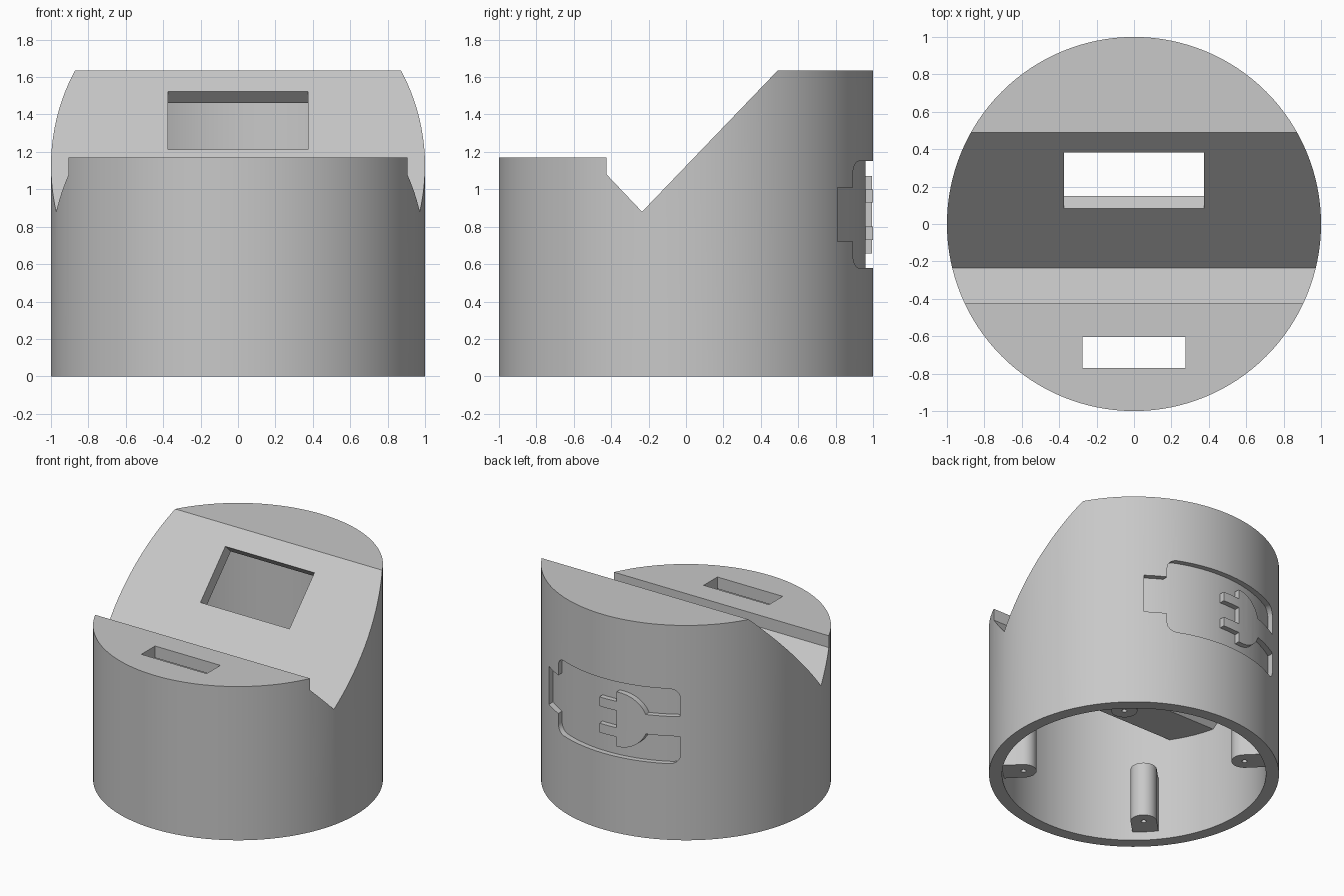
import bpy, bmesh, math
from mathutils import Vector

if "Cube" in bpy.data.objects:
    bpy.data.objects.remove(bpy.data.objects["Cube"])

grey = bpy.data.materials.new("plain grey")
grey.use_nodes = True
grey.diffuse_color = (0.58, 0.58, 0.58, 1)
grey.node_tree.nodes["Principled BSDF"].inputs["Base Color"].default_value = grey.diffuse_color


def prism(name, outline, start, sweep):
    """Extrude a flat outline; start maps each 2D point to 3D."""
    bm = bmesh.new()
    face = bm.faces.new([bm.verts.new(start(*p)) for p in outline])
    out = bmesh.ops.extrude_face_region(bm, geom=[face])
    moved = [v for v in out["geom"] if isinstance(v, bmesh.types.BMVert)]
    bmesh.ops.translate(bm, verts=moved, vec=Vector(sweep))
    bmesh.ops.recalc_face_normals(bm, faces=bm.faces)
    mesh = bpy.data.meshes.new(name)
    bm.to_mesh(mesh)
    bm.free()
    mesh.materials.append(grey)
    obj = bpy.data.objects.new(name, mesh)
    bpy.context.collection.objects.link(obj)
    return obj


def arc(cx, cy, r, a, b, n):
    angles = [math.radians(a + (b - a) * i / n) for i in range(n + 1)]
    return [(cx + r * math.cos(t), cy + r * math.sin(t)) for t in angles]


def cylinder(name, r, low, high, x=0, y=0, sides=128):
    ring = arc(x, y, r, 0, 360, sides)[:-1]
    return prism(name, ring, lambda u, v: (u, v, low), (0, 0, high - low))


def activate(obj):
    bpy.ops.object.select_all(action="DESELECT")
    obj.select_set(True)
    bpy.context.view_layer.objects.active = obj


def combine(obj, tool, operation="DIFFERENCE"):
    mod = obj.modifiers.new("cut", "BOOLEAN")
    mod.operation, mod.object, mod.solver = operation, tool, "EXACT"
    activate(obj)
    bpy.ops.object.modifier_apply(modifier=mod.name)
    bpy.data.objects.remove(tool)


def side_profile(name, outline):
    return prism(name, outline, lambda y, z: (-1.5, y, z), (3, 0, 0))


TOP, LEDGE, WALL = 1.635, 1.17, 0.09

# Housing: round drum trimmed by the stepped, sloping side profile
housing = cylinder("housing", 1, 0, 2)
combine(housing, side_profile("outer_profile", [
    (-1.5, -0.5), (1.5, -0.5), (1.5, TOP), (0.49, TOP),
    (-0.235, 0.88), (-0.425, 1.08), (-0.425, LEDGE), (-1.5, LEDGE)]), "INTERSECT")

# Hollow interior, open underneath
cavity = cylinder("cavity", 1 - WALL, -0.2, 2)
combine(cavity, side_profile("inner_profile", [
    (-1.5, -0.5), (1.5, -0.5), (1.5, TOP - WALL), (0.53, TOP - WALL),
    (-0.207, 0.78), (-0.515, 0.78), (-0.515, LEDGE - WALL), (-1.5, LEDGE - WALL)]), "INTERSECT")
combine(housing, cavity)

# Screen window, cut square to the slope
low, high, into = Vector((0.085, 1.21)), Vector((0.385, 1.522)), Vector((0.11, -0.106))
window = [low - into, high - into, high + into, low + into]
combine(housing, prism("window", window, lambda y, z: (-0.375, y, z), (0.75, 0, 0)))

# Slot through the front ledge
slot = [(-0.275, -0.77), (0.275, -0.77), (0.275, -0.605), (-0.275, -0.605)]
combine(housing, prism("slot", slot, lambda x, y: (x, y, 1), (0, 0, 0.4)))

# Battery recess on the back, leaving a plug and its cable standing
half = [(0.587, 0.145), (0.45, 0.145)]
half += arc(0.385, 0.22, 0.065, 0, 90, 6)
half += arc(-0.475, 0.22, 0.065, 90, 180, 6)
half += [(-0.54, 0.075)]
half += arc(-0.13, 0, 0.207, 159, 95, 10)
half += [(-0.11, 0.207), (-0.11, 0.135), (0.03, 0.135), (0.03, 0.065), (-0.11, 0.065)]
badge = half + [(x, -z) for x, z in reversed(half)]
recess = prism("recess", badge, lambda x, z: (x, 0.5, z + 0.865), (0, 0.7, 0))
combine(recess, cylinder("recess_floor", 0.96, 0, 2))
combine(housing, recess)

activate(housing)
bpy.ops.object.shade_smooth_by_angle(angle=math.radians(30))

# Four screw posts, rounded inwards and joined to the wall
for label, turn in (("back_left", 45), ("back_right", 135),
                    ("front_right", 225), ("front_left", 315)):
    outline = [(0.945, 0.09)] + arc(0.765, 0, 0.09, 90, 270, 20) + [(0.945, -0.09)]
    post = prism(label + "_screw_post", outline, lambda x, y: (x, y, 0.065), (0, 0, 0.415))
    combine(post, cylinder("screw_hole", 0.018, 0, 0.35, x=0.765, sides=16))
    post.rotation_euler.z = math.radians(turn)
    activate(post)
    bpy.ops.object.shade_smooth_by_angle(angle=math.radians(30))
